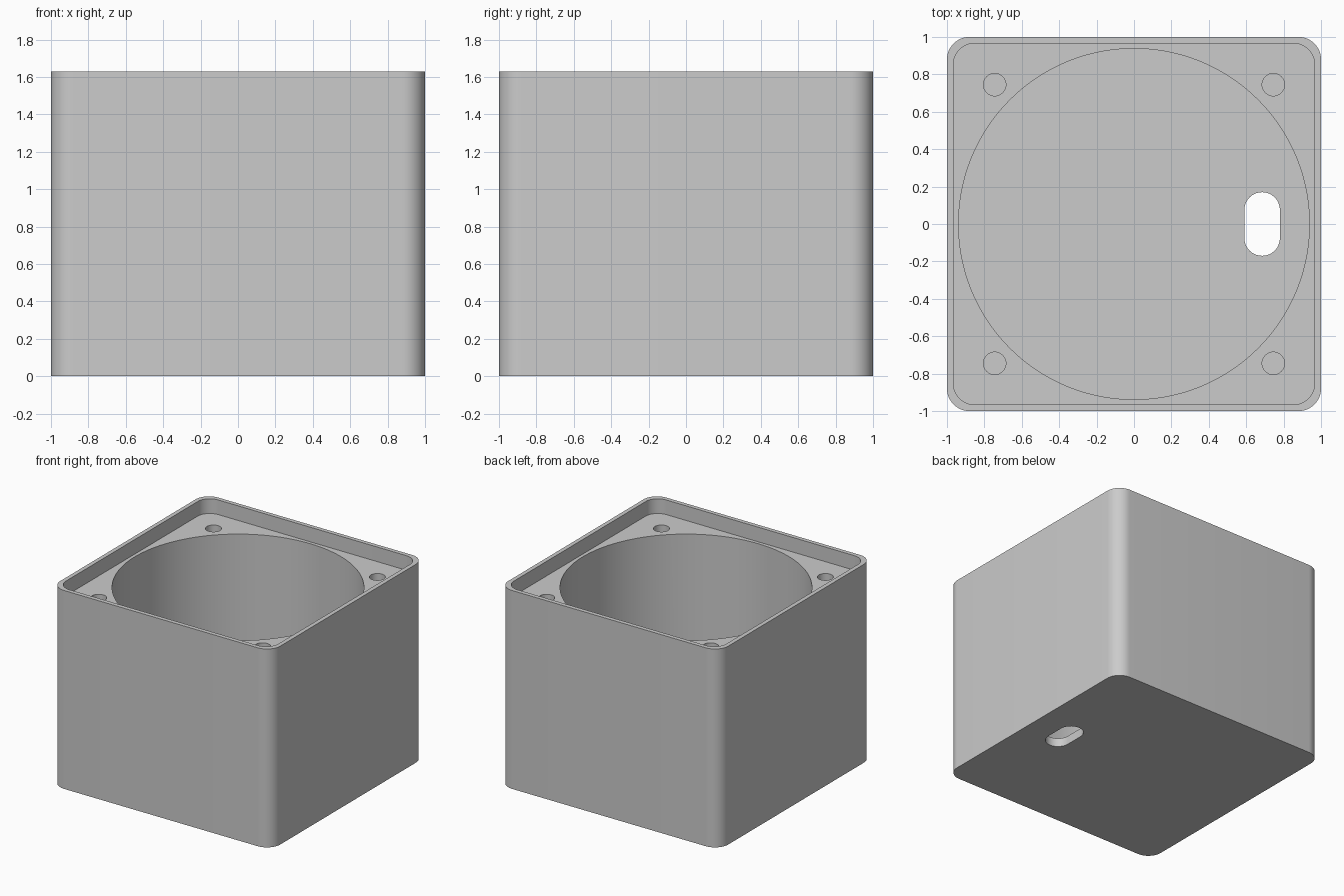
import bpy, math

cube = bpy.data.objects.get("Cube")
if cube:
    bpy.data.objects.remove(cube, do_unlink=True)

HEIGHT, RECESS, FLOOR = 1.63, 0.12, 0.07
DECK = HEIGHT - RECESS

grey = bpy.data.materials.new("plain grey")
grey.use_nodes = True
colour = (0.6, 0.6, 0.6, 1)
grey.diffuse_color = colour
grey.node_tree.nodes["Principled BSDF"].inputs["Base Color"].default_value = colour


def rounded_outline(half_x, half_y, radius, steps):
    """Rounded rectangle, counter-clockwise, centred on the origin."""
    points = []
    for corner, (sx, sy) in enumerate([(1, 1), (-1, 1), (-1, -1), (1, -1)]):
        for i in range(steps + 1):
            a = math.pi / 2 * (corner + i / steps)
            p = (sx * (half_x - radius) + radius * math.cos(a),
                 sy * (half_y - radius) + radius * math.sin(a))
            if not points or math.dist(p, points[-1]) > 1e-5:
                points.append(p)
    if math.dist(points[0], points[-1]) < 1e-5:
        points.pop()
    return points


def prism(name, outline, bottom, top, centre=(0, 0)):
    """Extrude an outline upward into a closed solid."""
    n = len(outline)
    verts = [(x + centre[0], y + centre[1], z) for z in (bottom, top) for x, y in outline]
    faces = [list(range(n))[::-1], list(range(n, 2 * n))]
    faces += [(i, (i + 1) % n, n + (i + 1) % n, n + i) for i in range(n)]
    mesh = bpy.data.meshes.new(name)
    mesh.from_pydata(verts, [], faces)
    mesh.materials.append(grey)
    obj = bpy.data.objects.new(name, mesh)
    bpy.context.collection.objects.link(obj)
    return obj


def circle(radius, steps):
    return rounded_outline(radius, radius, radius, steps)


# Outer housing
housing = prism("housing", rounded_outline(1, 1, 0.12, 12), 0, HEIGHT)

# Lid recess, round bore and cable slot
cutters = [
    prism("lid_recess", rounded_outline(0.965, 0.965, 0.11, 12), DECK, HEIGHT + 0.1),
    prism("bore", circle(0.938, 32), FLOOR, DECK + 0.05),
    prism("cable_slot", rounded_outline(0.095, 0.17, 0.095, 12), -0.1, FLOOR + 0.1, (0.685, 0)),
]
# Screw holes in the four corners
for sx in (-1, 1):
    for sy in (-1, 1):
        cutters.append(prism("screw_hole", circle(0.06, 10), DECK - 0.4, DECK + 0.05,
                             (sx * 0.745, sy * 0.745)))

bpy.context.view_layer.objects.active = housing
for cutter in cutters:
    cutter.hide_render = True
    cut = housing.modifiers.new(cutter.name, "BOOLEAN")
    cut.operation, cut.solver, cut.object = "DIFFERENCE", "EXACT", cutter
    bpy.ops.object.modifier_apply(modifier=cut.name)
    bpy.data.objects.remove(cutter, do_unlink=True)

# Smooth rounded walls, crisp edges
bpy.ops.object.select_all(action="DESELECT")
housing.select_set(True)
bpy.ops.object.shade_smooth_by_angle(angle=math.radians(30))
